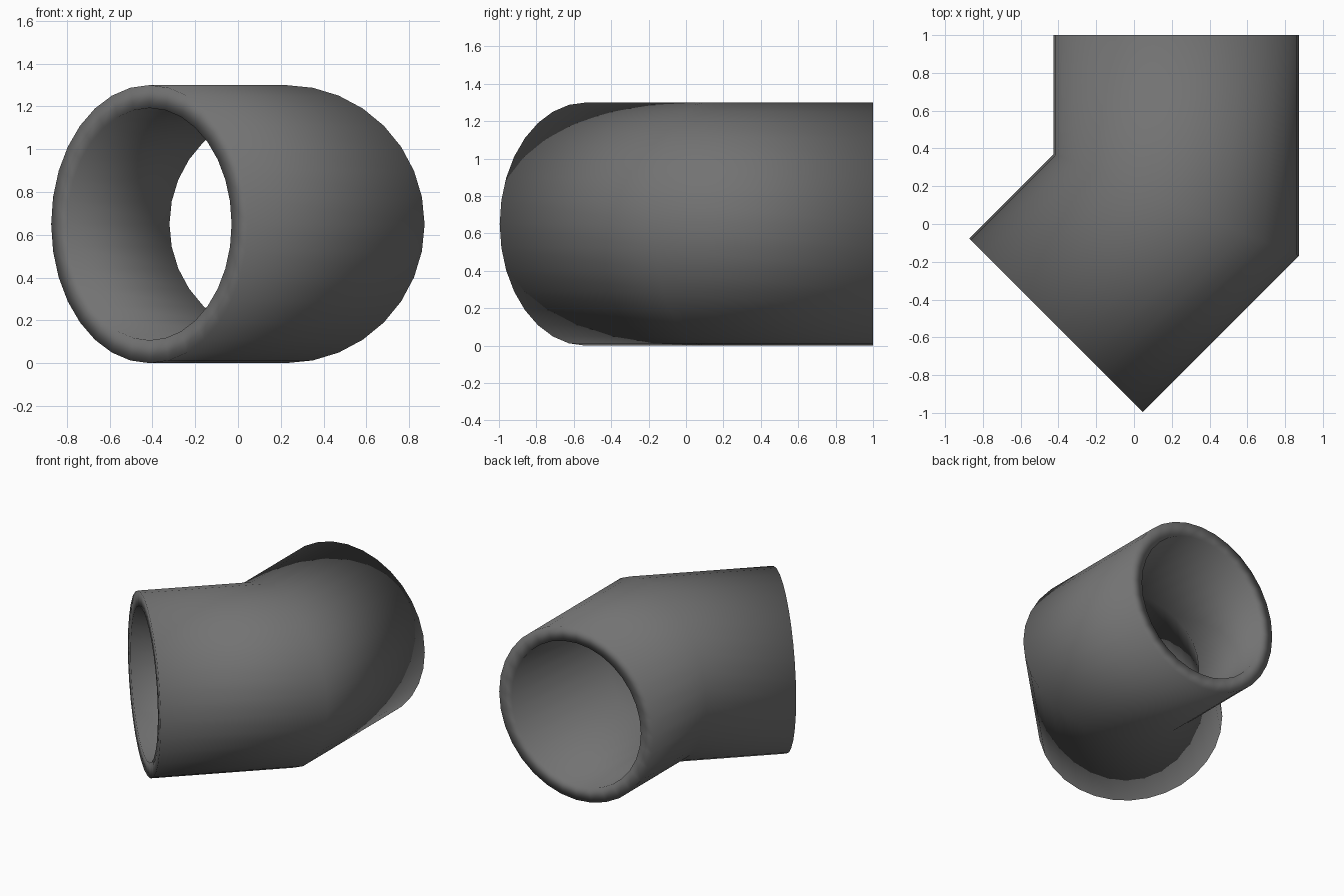
import bpy, bmesh
from math import sin, cos, tan, pi, radians
from mathutils import Vector

if "Cube" in bpy.data.objects:
    bpy.data.objects.remove(bpy.data.objects["Cube"])

SEGS = 32
R_OUT, R_IN = 0.65, 0.543
BEND = Vector((0.2225, 0.10, R_OUT))   # where the two leg axes meet
LEG = 0.90                             # axis length of each leg
UP = Vector((0, 0, 1))
back_dir = Vector((0, 1, 0))
front_dir = Vector((-1, -1, 0)).normalized()

bm = bmesh.new()


def ring(centre, side, radius):
    """Circle (or stretched ellipse at the mitre) spanned by side and up."""
    return [bm.verts.new(centre + side * radius * cos(2 * pi * i / SEGS)
                         + UP * radius * sin(2 * pi * i / SEGS))
            for i in range(SEGS)]


def bridge(a, b):
    for i in range(SEGS):
        j = (i + 1) % SEGS
        bm.faces.new((a[i], a[j], b[j], b[i]))


# cross directions: square ends, plus the mitre halfway round the 45 degree bend
back_side = Vector((1, 0, 0))
front_side = Vector((1, -1, 0)).normalized()
mitre_side = Vector((1, -tan(radians(22.5)), 0))
stations = [(BEND + back_dir * LEG, back_side),
            (BEND, mitre_side),
            (BEND + front_dir * LEG, front_side)]

# closed loop of rings: outside wall, front rim, inside wall, back rim
rings = [ring(c, s, R_OUT) for c, s in stations]
rings += [ring(c, s, R_IN) for c, s in reversed(stations)]
for k, r in enumerate(rings):
    bridge(r, rings[(k + 1) % len(rings)])

bmesh.ops.recalc_face_normals(bm, faces=bm.faces)
for f in bm.faces:
    f.smooth = True                    # smooth across the rims as well

mesh = bpy.data.meshes.new("pipe_elbow")
bm.to_mesh(mesh)
bm.free()

# dark grey plastic
dark = bpy.data.materials.new("dark_grey")
dark.diffuse_color = (0.17, 0.17, 0.17, 1)
dark.use_nodes = True
dark.node_tree.nodes["Principled BSDF"].inputs["Base Color"].default_value = dark.diffuse_color
mesh.materials.append(dark)
bpy.context.collection.objects.link(bpy.data.objects.new("pipe_elbow", mesh))
